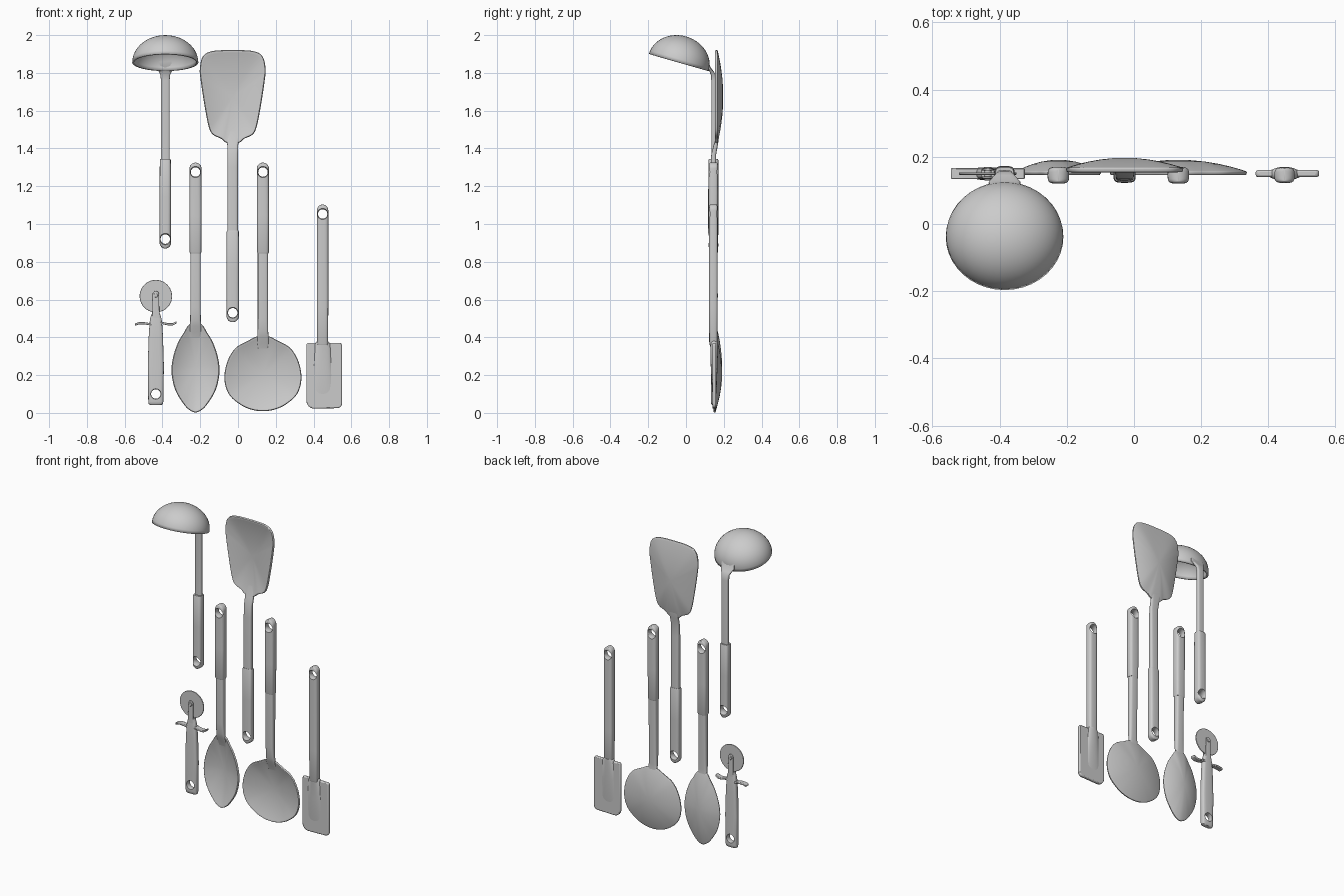
import bpy, bmesh
from math import sin, cos, pi, radians, copysign
from mathutils import Matrix, Vector

if "Cube" in bpy.data.objects:
    bpy.data.objects.remove(bpy.data.objects["Cube"])


def finish(name, bm, solid=0.0, offset=0.0, bevel=0.0):
    bmesh.ops.recalc_face_normals(bm, faces=bm.faces[:])
    me = bpy.data.meshes.new(name)
    bm.to_mesh(me)
    bm.free()
    ob = bpy.data.objects.new(name, me)
    bpy.context.collection.objects.link(ob)
    if solid:
        m = ob.modifiers.new("thickness", 'SOLIDIFY')
        m.thickness, m.offset = solid, offset
    if bevel:
        m = ob.modifiers.new("soft_edge", 'BEVEL')
        m.width, m.segments, m.limit_method = bevel, 2, 'ANGLE'
    return ob


def spow(v, e):
    return copysign(abs(v) ** e, v)


def loft(name, x, sections, n=28, e=0.55):
    """Rounded-rectangle rings (z, y, width, depth) skinned along z."""
    bm = bmesh.new()
    rings = []
    for z, y, w, d in sections:
        rings.append([bm.verts.new((x + w / 2 * spow(cos(2 * pi * i / n), e),
                                    y + d / 2 * spow(sin(2 * pi * i / n), e), z))
                      for i in range(n)])
    for a, b in zip(rings, rings[1:]):
        for i in range(n):
            j = (i + 1) % n
            bm.faces.new((a[i], a[j], b[j], b[i]))
    bm.faces.new(rings[0])
    bm.faces.new(rings[-1])
    return finish(name, bm)


def tip(z_end, direction, w, d, y=0.145):
    """Rounded end of a handle."""
    zc = z_end - direction * w / 2
    return [(zc + direction * w / 2 * sin(t), y, w * cos(t), d * (0.7 + 0.3 * cos(t)))
            for t in [radians(a) for a in (0, 15, 30, 45, 58, 70, 80, 86)]]


def hole(ob, x, z, r=0.025, y=0.145):
    """Countersunk hanging hole, cut right through along y."""
    bm = bmesh.new()
    n = 24
    prof = [(-0.06, r * 1.6), (-0.008, r), (0.008, r), (0.06, r * 1.6)]
    rings = [[bm.verts.new((x + q * cos(2 * pi * i / n), y + h, z + q * sin(2 * pi * i / n)))
              for i in range(n)] for h, q in prof]
    for a, b in zip(rings, rings[1:]):
        for i in range(n):
            j = (i + 1) % n
            bm.faces.new((a[i], a[j], b[j], b[i]))
    bm.faces.new(rings[0])
    bm.faces.new(rings[-1])
    cutter = finish("hole_cutter", bm)
    m = ob.modifiers.new("hole", 'BOOLEAN')
    m.operation, m.object, m.solver = 'DIFFERENCE', cutter, 'EXACT'
    dg = bpy.context.evaluated_depsgraph_get()
    me = bpy.data.meshes.new_from_object(ob.evaluated_get(dg))
    ob.modifiers.clear()
    ob.data = me
    bpy.data.objects.remove(cutter)


def grip(name, x, z_step, z_end, w=0.064, d=0.05):
    s = 1 if z_end > z_step else -1
    secs = [(z_step, 0.145, w * 0.9, d * 0.85), (z_step + s * 0.006, 0.145, w * 0.97, d * 0.95),
            (z_step + s * 0.2, 0.145, w, d)] + tip(z_end, s, w, d)
    hole(loft(name, x, secs), x, z_end - s * 0.05)


def smooth_closed(pts, k=5):
    """Catmull-Rom curve through a closed loop of 2D points."""
    P = [Vector(p) for p in pts]
    out, n = [], len(P)
    for i in range(n):
        a, b, c, d = P[i - 1], P[i], P[(i + 1) % n], P[(i + 2) % n]
        for s in range(k):
            t = s / k
            out.append(0.5 * (2 * b + (c - a) * t + (2 * a - 5 * b + 4 * c - d) * t * t
                              + (3 * b - a - 3 * c + d) * t ** 3))
    return out


def dish(name, x, half, y_rim, depth, thick=0.012):
    """Shallow bowl with a mirrored outline, hollow towards the front."""
    loop = smooth_closed(half + [(-u, z) for u, z in reversed(half) if u > 0])
    zc = (max(p.y for p in loop) + min(p.y for p in loop)) / 2
    bm = bmesh.new()
    rings = []
    for s in (1, 0.95, 0.87, 0.75, 0.6, 0.4, 0.2):
        rings.append([bm.verts.new((x + p.x * s, y_rim + depth * (1 - s * s), zc + (p.y - zc) * s))
                      for p in loop])
    n = len(loop)
    for a, b in zip(rings, rings[1:]):
        for i in range(n):
            j = (i + 1) % n
            bm.faces.new((a[i], a[j], b[j], b[i]))
    mid = bm.verts.new((x, y_rim + depth, zc))
    for i in range(n):
        bm.faces.new((rings[-1][i], rings[-1][(i + 1) % n], mid))
    return finish(name, bm, solid=thick, bevel=0.003)


def slab(name, pts, y0, y1, bevel=0.003):
    """Flat xz outline extruded along y."""
    bm = bmesh.new()
    f = bm.faces.new([bm.verts.new((u, y0, z)) for u, z in pts])
    g = bmesh.ops.extrude_face_region(bm, geom=[f])
    bmesh.ops.translate(bm, vec=(0, y1 - y0, 0),
                        verts=[v for v in g['geom'] if isinstance(v, bmesh.types.BMVert)])
    return finish(name, bm, bevel=bevel)


def disc(name, x, y, z, r, depth, n=40):
    return slab(name, [(x + r * cos(2 * pi * i / n), z + r * sin(2 * pi * i / n)) for i in range(n)],
                y - depth / 2, y + depth / 2, bevel=0.002)


# Ladle: tilted half-ellipsoid bowl, neck, grip
X = -0.385
bm = bmesh.new()
bmesh.ops.create_uvsphere(bm, u_segments=40, v_segments=24, radius=1)
bmesh.ops.delete(bm, geom=[v for v in bm.verts if v.co.z < -0.01], context='VERTS')
bmesh.ops.transform(bm, verts=bm.verts[:], matrix=Matrix.Translation((X, -0.038, 1.855))
                    @ Matrix.Rotation(radians(-16), 4, 'X') @ Matrix.Diagonal((0.175, 0.165, 0.143, 1)))
finish("ladle_bowl", bm, solid=0.01, offset=-1)
loft("ladle_shaft", X, [(1.33, 0.147, 0.046, 0.026), (1.76, 0.147, 0.046, 0.026),
                        (1.79, 0.144, 0.052, 0.024), (1.81, 0.134, 0.072, 0.022),
                        (1.83, 0.122, 0.095, 0.016), (1.86, 0.115, 0.09, 0.01)])
grip("ladle_grip", X, 1.345, 0.87, w=0.06, d=0.055)

# Turner
X = -0.028
dish("turner_blade", X, [(0.03, 1.43), (0.06, 1.452), (0.105, 1.475), (0.127, 1.52), (0.15, 1.64),
                         (0.168, 1.76), (0.173, 1.82), (0.158, 1.885), (0.11, 1.914), (0, 1.92)],
     0.16, 0.03, 0.014)
loft("turner_shaft", X, [(0.95, 0.145, 0.055, 0.036), (1.3, 0.145, 0.055, 0.03),
                         (1.37, 0.147, 0.055, 0.026), (1.42, 0.158, 0.058, 0.022),
                         (1.46, 0.167, 0.07, 0.015), (1.49, 0.171, 0.06, 0.01)])
grip("turner_grip", X, 0.965, 0.48, w=0.066, d=0.045)

# Pointed spoon and round spoon share the same handle
bowls = {
    "spoon": (-0.225, 0.46, [(0.028, 0.47), (0.06, 0.425), (0.092, 0.37), (0.118, 0.29), (0.125, 0.21),
                             (0.105, 0.12), (0.06, 0.045), (0.03, 0.015), (0, 0.003)]),
    "round_spoon": (0.132, 0.40, [(0.028, 0.405), (0.08, 0.38), (0.145, 0.342), (0.188, 0.27),
                                  (0.203, 0.18), (0.18, 0.1), (0.12, 0.045), (0.06, 0.018), (0, 0.01)]),
}
for name, (X, zt, half) in bowls.items():
    dish(name + "_bowl", X, half, 0.15, 0.035)
    loft(name + "_shaft", X, [(0.86, 0.145, 0.055, 0.042), (zt + 0.1, 0.143, 0.055, 0.036),
                              (zt + 0.03, 0.146, 0.056, 0.028), (zt, 0.15, 0.06, 0.02),
                              (zt - 0.03, 0.158, 0.06, 0.012), (zt - 0.06, 0.164, 0.05, 0.006)])
    grip(name + "_grip", X, 0.845, 1.325)

# Spatula: flat blade with one larger rounded corner and a tapering rib
X = 0.448
outline = [(0.362, 0.36), (0.367, 0.37), (0.545, 0.37), (0.551, 0.36)]
for cx, cz, r, a0 in ((0.526, 0.05, 0.025, 0), (0.405, 0.065, 0.043, -90)):
    outline += [(cx + r * cos(radians(a0 - k * 15)), cz + r * sin(radians(a0 - k * 15)))
                for k in range(7)]
slab("spatula_blade", outline, 0.14, 0.16, bevel=0.006)
loft("spatula_rib", X, [(0.38, 0.148, 0.058, 0.044), (0.365, 0.149, 0.085, 0.042),
                        (0.25, 0.149, 0.1, 0.036), (0.12, 0.15, 0.12, 0.024),
                        (0.06, 0.15, 0.12, 0.012)], e=0.9)
grip("spatula_handle", X, 0.36, 1.103, w=0.06, d=0.046)

# Pizza cutter
X, Y = -0.435, 0.15
h = loft("cutter_handle", X, [(0.042, Y, 0.06, 0.024), (0.046, Y, 0.074, 0.032), (0.06, Y, 0.08, 0.036),
                              (0.25, Y, 0.085, 0.038), (0.4, Y, 0.076, 0.036), (0.48, Y, 0.066, 0.034),
                              (0.51, Y, 0.055, 0.03), (0.53, Y, 0.038, 0.028)])
hole(h, X, 0.1, y=Y)
for side, y in (("front", Y - 0.012), ("back", Y + 0.012)):
    loft("cutter_fork_" + side, X, [(0.5, y, 0.04, 0.007), (0.6, y, 0.034, 0.007)]
         + tip(0.645, 1, 0.034, 0.007, y))
disc("cutter_wheel", X, Y, 0.618, 0.086, 0.007)
disc("cutter_axle", X, Y, 0.622, 0.011, 0.04, 20)
top = [(-0.545, 0.474), (-0.525, 0.48), (-0.5, 0.481), (-0.47, 0.476), (-0.435, 0.478),
       (-0.4, 0.482), (-0.37, 0.475), (-0.345, 0.475), (-0.325, 0.486)]
slab("cutter_guard", top + [(u, z - 0.012) for u, z in reversed(top)], Y - 0.016, Y + 0.016)

# Smooth shading with sharp edges kept
for ob in bpy.context.collection.objects:
    ob.select_set(True)
    bpy.context.view_layer.objects.active = ob
bpy.ops.object.shade_smooth_by_angle(angle=radians(40))
